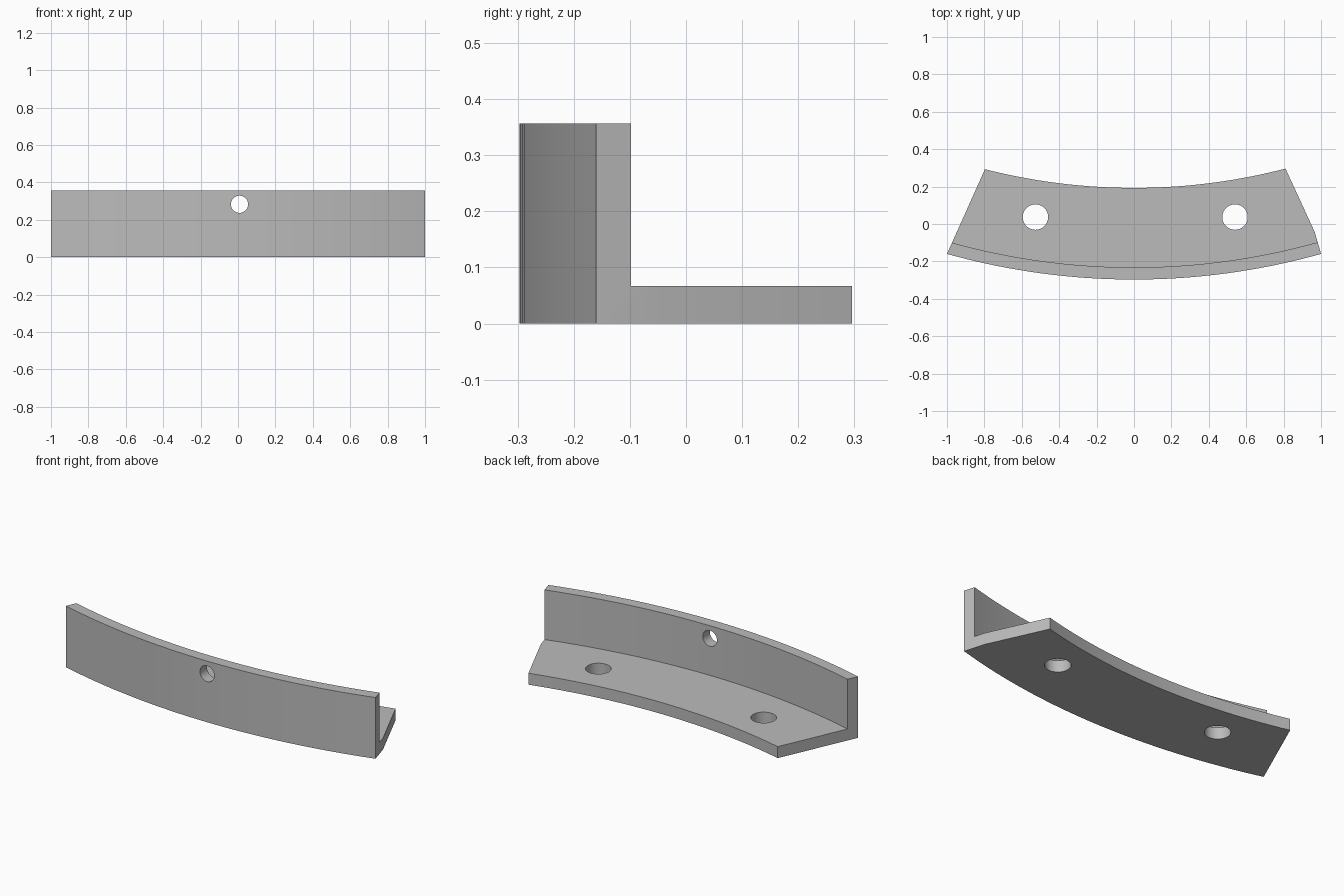
import bpy, bmesh
from math import sin, cos, asin, pi, radians
from mathutils import Matrix, Vector

cube = bpy.data.objects.get("Cube")
if cube:
    bpy.data.objects.remove(cube, do_unlink=True)

CENTRE_Y = 3.423                       # common centre of all arcs
R_OUTER, R_WALL, R_INNER = 3.72, 3.655, 3.23
HEIGHT, FLANGE = 0.357, 0.067
STEPS = 32

steel = bpy.data.materials.new("plain grey")
steel.use_nodes = True
GREY = (0.5, 0.5, 0.5, 1)
steel.diffuse_color = GREY
steel.node_tree.nodes["Principled BSDF"].inputs["Base Color"].default_value = GREY


def arc(radius, x0, x1):
    """Points along the front of a circle, from x0 to x1."""
    a0, a1 = asin(x0 / radius), asin(x1 / radius)
    angles = [a0 + (a1 - a0) * i / STEPS for i in range(STEPS + 1)]
    return [(radius * sin(a), CENTRE_Y - radius * cos(a)) for a in angles]


def add_object(name, bm):
    bmesh.ops.recalc_face_normals(bm, faces=bm.faces)
    mesh = bpy.data.meshes.new(name)
    bm.to_mesh(mesh)
    bm.free()
    mesh.materials.append(steel)
    obj = bpy.data.objects.new(name, mesh)
    bpy.context.collection.objects.link(obj)
    return obj


def prism(name, outline, z0, z1):
    bm = bmesh.new()
    face = bm.faces.new([bm.verts.new((x, y, z0)) for x, y in outline])
    top = bmesh.ops.extrude_face_region(bm, geom=[face])["geom"]
    verts = [v for v in top if isinstance(v, bmesh.types.BMVert)]
    bmesh.ops.translate(bm, verts=verts, vec=(0, 0, z1 - z0))
    return add_object(name, bm)


def drill(name, location, radius, tilt=0):
    bm = bmesh.new()
    matrix = Matrix.Translation(Vector(location)) @ Matrix.Rotation(tilt, 4, "X")
    bmesh.ops.create_cone(bm, cap_ends=True, segments=40, radius1=radius,
                          radius2=radius, depth=0.4, matrix=matrix)
    return add_object(name, bm)


# Curved bracket plan; the right end has a kink behind the wall
plan = arc(R_OUTER, -1, 1) + [(0.966, -0.042)] + arc(R_INNER, 0.81, -0.797)
bracket = prism("curved_angle_bracket", plan, 0, HEIGHT)

# Cutters: space above the flange, two flange holes, one wall hole
space = prism("flange_space_cutter",
              arc(R_WALL, -1.2, 1.2) + [(1.2, 0.6), (-1.2, 0.6)], FLANGE, 0.6)
cutters = [
    space,
    drill("left_hole_cutter", (0.54, 0.037, 0), 0.068),
    drill("right_hole_cutter", (-0.527, 0.037, 0), 0.068),
    drill("wall_hole_cutter", (0.008, -0.26, 0.283), 0.046, pi / 2),
]

bpy.ops.object.select_all(action="DESELECT")
bpy.context.view_layer.objects.active = bracket
bracket.select_set(True)
for cutter in cutters:
    cutter.hide_render = True
    mod = bracket.modifiers.new("cut", "BOOLEAN")
    mod.operation, mod.solver, mod.object = "DIFFERENCE", "EXACT", cutter
    bpy.ops.object.modifier_apply(modifier=mod.name)
    bpy.data.objects.remove(cutter, do_unlink=True)

bpy.ops.object.shade_smooth_by_angle(angle=radians(20))
